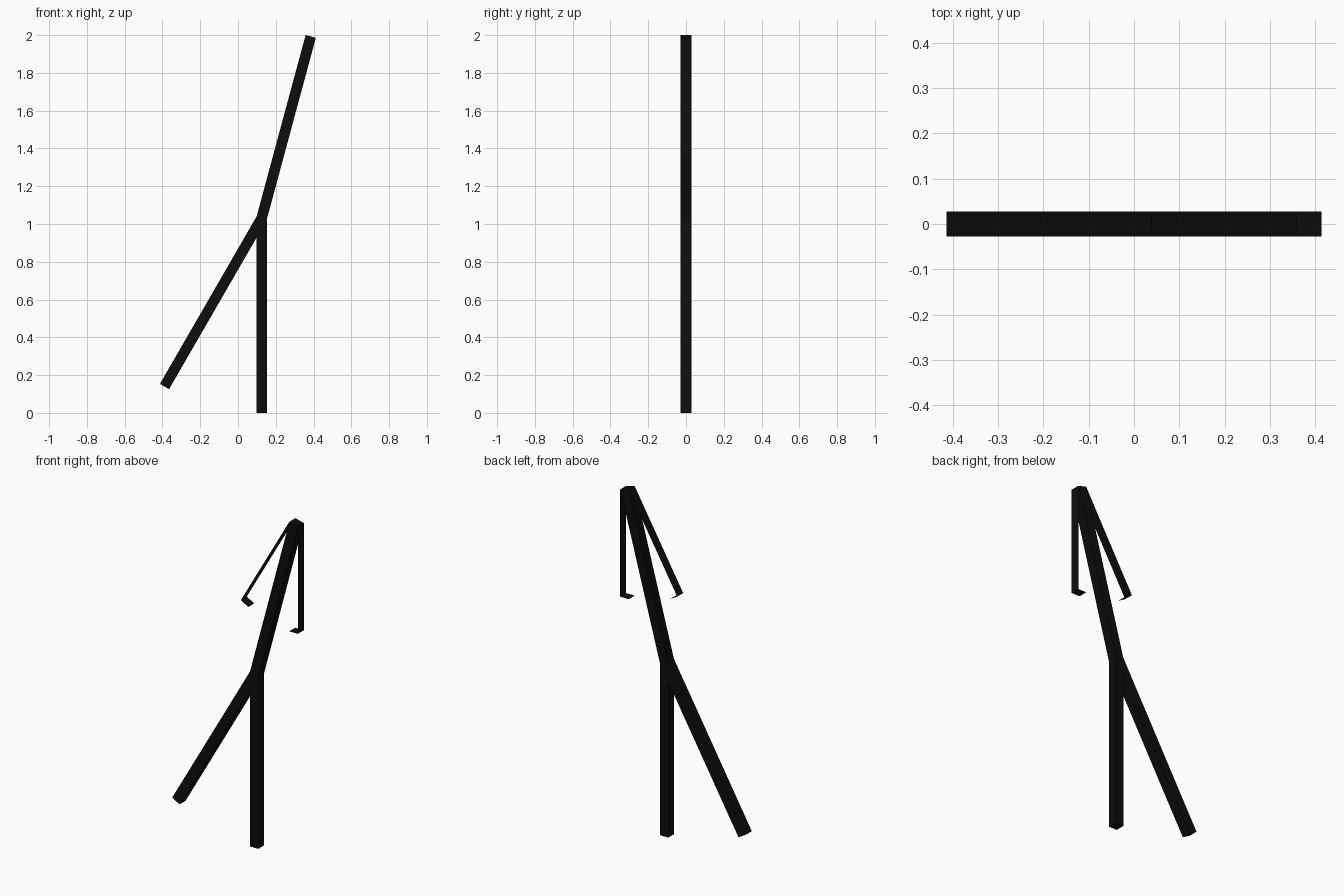
import bpy, bmesh, math
from mathutils import Vector

if "Cube" in bpy.data.objects:
    bpy.data.objects.remove(bpy.data.objects["Cube"])

H = 0.028                                   # half thickness of every beam
HIP = Vector((0.125, 0, 1.03))
TOP = Vector((0.385, 0, 1.993))
DOWN = Vector((0, 0, -1))
SLANT = Vector((-0.5, 0, -math.cos(math.radians(30))))

black = bpy.data.materials.new("black")
black.diffuse_color = (0.004, 0.004, 0.004, 1)
black.use_nodes = True
black.node_tree.nodes["Principled BSDF"].inputs["Base Color"].default_value = black.diffuse_color


def make(name, bm):
    me = bpy.data.meshes.new(name)
    bm.to_mesh(me)
    bm.free()
    me.materials.append(black)
    ob = bpy.data.objects.new(name, me)
    bpy.context.collection.objects.link(ob)
    return ob


def side(d):
    """Perpendicular to d in the xz plane."""
    return Vector((-d.z, 0, d.x)).normalized()


def beam(name, path):
    """Square beam along a path in the xz plane, mitred at the bends."""
    bm = bmesh.new()
    rings = []
    for i, p in enumerate(path):
        a = side(p - path[i - 1]) if i else side(path[1] - p)
        b = side(path[i + 1] - p) if i < len(path) - 1 else a
        m = (a + b).normalized()
        m = m * (H / m.dot(a))
        rings.append([bm.verts.new(p + m * s + Vector((0, t * H, 0)))
                      for s, t in ((-1, -1), (1, -1), (1, 1), (-1, 1))])
    for r, q in zip(rings, rings[1:]):
        for k in range(4):
            bm.faces.new((r[k], r[k - 1], q[k - 1], q[k]))
    bm.faces.new(rings[0])
    bm.faces.new(rings[-1][::-1])
    bmesh.ops.recalc_face_normals(bm, faces=bm.faces)
    return make(name, bm)


def arm(name, start, d, out, length):
    """Open arm: only the outer face and the end cap."""
    bm = bmesh.new()
    end = TOP + d * length
    edges = []
    for p in (start, end + out * H, end - out * H):
        edges.append([bm.verts.new(p + Vector((0, t * H, 0))) for t in (-1, 1)])
    for want, (a, b) in zip((out, d), zip(edges, edges[1:])):
        f = bm.faces.new((a[0], a[1], b[1], b[0]))
        f.normal_update()
        if f.normal.dot(want) < 0:
            f.normal_flip()
    return make(name, bm)


# Trunk with the straight leg, then the slanted leg
beam("body_and_straight_leg", [Vector((0.125, 0, 0)), HIP, TOP])
beam("slanted_leg", [HIP + SLANT * 1.028, HIP])

# Arms hanging from the top, parallel to the legs
lean = side(TOP - HIP) * H
if lean.x < 0:
    lean = -lean
arm("straight_arm", Vector((TOP.x + H, 0, (TOP + lean).z)), DOWN, Vector((1, 0, 0)), 0.645)
arm("slanted_arm", TOP - lean, SLANT, Vector((SLANT.z, 0, -SLANT.x)), 0.645)
